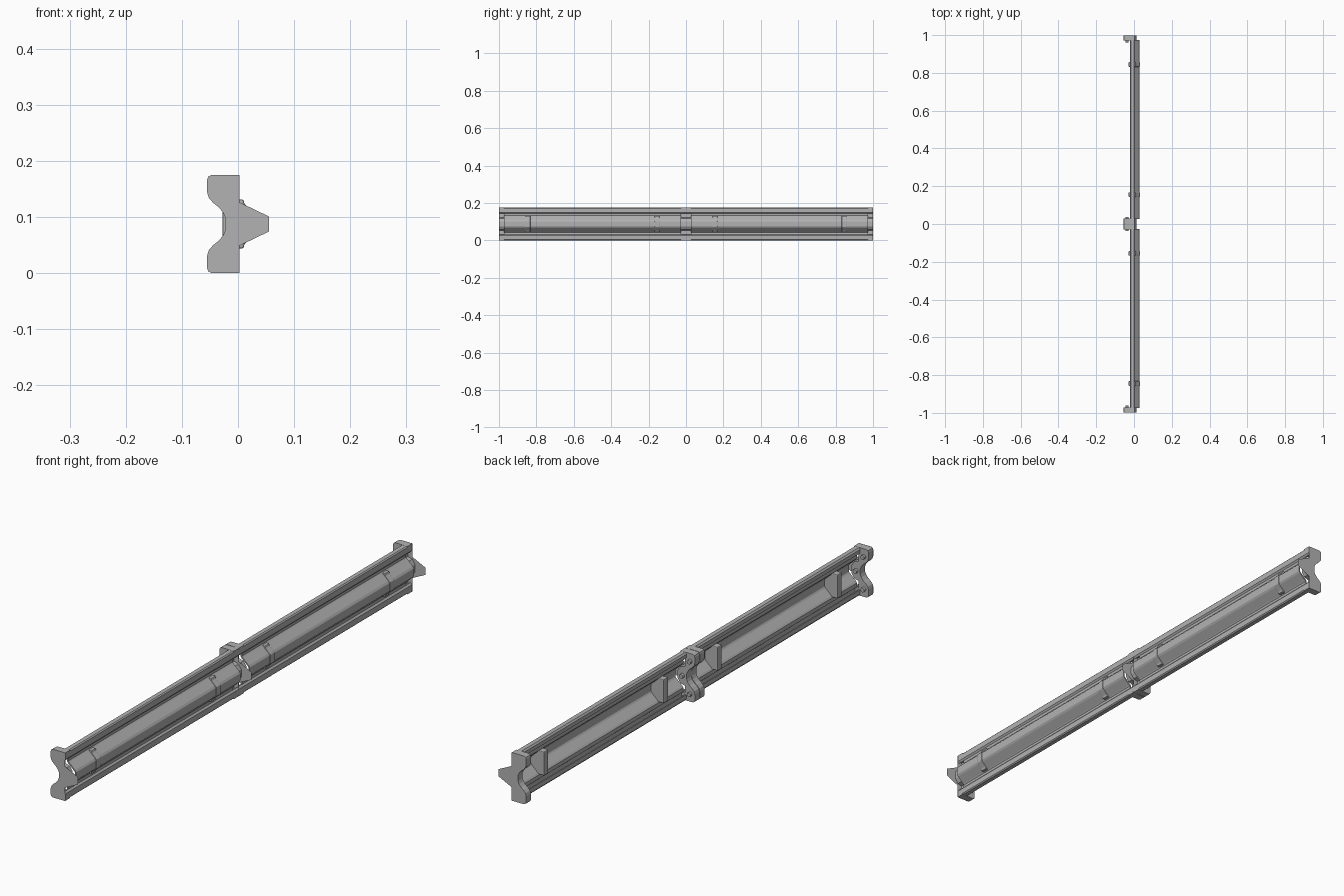
import bpy, bmesh, math

if "Cube" in bpy.data.objects:
    bpy.data.objects.remove(bpy.data.objects["Cube"])

H = 0.175
MID = H / 2

# Dark galvanised grey
grey = bpy.data.materials.new("dark_grey")
grey.diffuse_color = (0.45, 0.45, 0.45, 1)
grey.use_nodes = True
grey.node_tree.nodes["Principled BSDF"].inputs["Base Color"].default_value = grey.diffuse_color


def finish(name, bm):
    bmesh.ops.recalc_face_normals(bm, faces=bm.faces)
    me = bpy.data.meshes.new(name)
    bm.to_mesh(me)
    bm.free()
    me.materials.append(grey)
    ob = bpy.data.objects.new(name, me)
    bpy.context.collection.objects.link(ob)
    bpy.ops.object.select_all(action='DESELECT')
    ob.select_set(True)
    bpy.context.view_layer.objects.active = ob
    return ob


def symmetric(half):
    """Close an upper half outline with its reflection about mid height."""
    return half + [(x, H - z) for x, z in reversed(half)]


def prism(name, pts, y0, y1, bevel=0):
    bm = bmesh.new()
    face = bm.faces.new([bm.verts.new((x, y0, z)) for x, z in pts])
    if y1 != y0:
        ext = bmesh.ops.extrude_face_region(bm, geom=[face])
        for v in ext['geom']:
            if isinstance(v, bmesh.types.BMVert):
                v.co.y = y1
        # keep the starting cap so the solid is closed
        if not face.is_valid:
            bmesh.ops.holes_fill(bm, edges=bm.edges)
    ob = finish(name, bm)
    if bevel:
        m = ob.modifiers.new("bevel", 'BEVEL')
        m.width, m.segments = bevel, 2
    return ob


def sheet(name, path, y0, y1, thick=0.005):
    bm = bmesh.new()
    a = [bm.verts.new((x, y0, z)) for x, z in path]
    b = [bm.verts.new((x, y1, z)) for x, z in path]
    for i in range(len(path) - 1):
        bm.faces.new((a[i], a[i + 1], b[i + 1], b[i]))
    ob = finish(name, bm)
    m = ob.modifiers.new("thickness", 'SOLIDIFY')
    m.thickness, m.offset = thick, 0
    bpy.ops.object.modifier_apply(modifier=m.name)
    return ob


def bolt(x, z, y0, y1, r=0.008):
    pts = [(x + r * math.cos(k * math.tau / 12), z + r * math.sin(k * math.tau / 12))
           for k in range(12)]
    prism("bolt", pts, y0, y1, 0.001)


# Rear outline of the brackets: rounded lobes with a valley between them
back = symmetric([(-0.047, H), (-0.053, 0.172), (-0.055, 0.166), (-0.055, 0.144),
                  (-0.052, 0.134), (-0.044, 0.125), (-0.034, 0.117), (-0.026, 0.107),
                  (-0.022, 0.097)])
block_front = [(0.003, 0), (0.003, 0.024), (-0.015, 0.026), (-0.015, 0.052),
               (0.003, 0.057), (0.014, 0.074), (0.014, H - 0.074), (0.003, H - 0.057),
               (-0.015, H - 0.052), (-0.015, H - 0.026), (0.003, H - 0.024), (0.003, H)]
plate_front = [(0.003, 0), (0.003, 0.049), (0.055, 0.074),
               (0.055, H - 0.074), (0.003, H - 0.049), (0.003, H)]

# Folded top and bottom flanges running the full length
flange = [(-0.018, 0.154), (-0.0195, 0.168), (-0.016, 0.1725), (-0.002, 0.1725),
          (0.0005, 0.170), (0.0005, 0.151), (-0.005, 0.145)]
sheet("top_flange", flange, -0.998, 0.998)
sheet("bottom_flange", [(x, H - z) for x, z in flange], -0.998, 0.998)

# Central ridge section
ridge = symmetric([(-0.005, 0.147), (-0.006, 0.133), (-0.002, 0.128),
                   (0.022, 0.106), (0.026, 0.100)])

# Flat joining plates at the ends and the middle
for y in (-1, 0, 1):
    prism("joint_plate", back + plate_front, y, y)

# Reinforcing clip outline: straight back, wrapped around the ridge
clip = symmetric([(-0.028, 0.131), (0.010, 0.131), (0.011, 0.124), (0.031, 0.104)])

for s in (-1, 1):
    sheet("ridge_panel", ridge, s * 0.027, s * 0.973)
    for y in (0.155, 0.845):
        prism("ridge_clip", clip, s * y - 0.013, s * y + 0.013, 0.003)
    # Bracket blocks and their bolts face the inside of each half
    for plane, d in ((0, 1), (1, -1)):
        inner = plane + d * 0.028
        prism("bracket", back + block_front, s * (plane + d * 0.001), s * inner)
        for x, z in ((-0.037, 0.147), (-0.037, 0.028), (-0.006, MID)):
            bolt(x, z, s * (inner - d * 0.002), s * (inner + d * 0.010))
